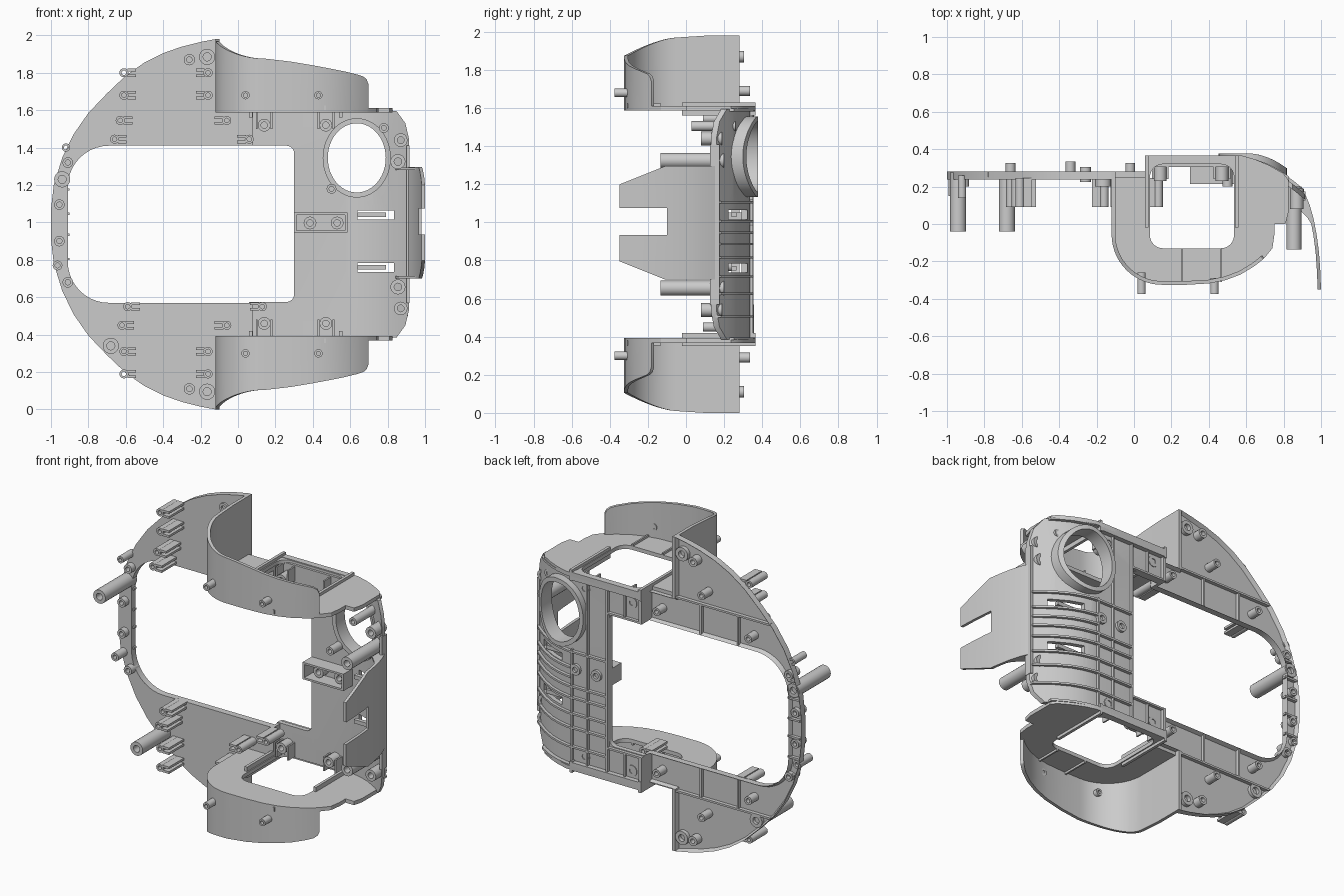
import bpy, bmesh
from math import sin, cos, pi, radians

if "Cube" in bpy.data.objects:
    bpy.data.objects.remove(bpy.data.objects["Cube"])

C = 0.99                                   # mirror height: upper and lower halves match
SIDES = (1, -1)


def mz(z, s):
    return C + s * (z - C)


def finish(bm, name):
    bmesh.ops.recalc_face_normals(bm, faces=bm.faces[:])
    me = bpy.data.meshes.new(name)
    bm.to_mesh(me)
    bm.free()
    ob = bpy.data.objects.new(name, me)
    bpy.context.collection.objects.link(ob)
    return ob


def add_prism(bm, pts, axis, a, b):
    put = {'x': lambda p, t: (t, p[0], p[1]), 'y': lambda p, t: (p[0], t, p[1]),
           'z': lambda p, t: (p[0], p[1], t)}[axis]
    lo = [bm.verts.new(put(p, a)) for p in pts]
    hi = [bm.verts.new(put(p, b)) for p in pts]
    n = len(pts)
    bm.faces.new(lo)
    top = bm.faces.new(hi[::-1])
    for i in range(n):
        bm.faces.new((lo[i], hi[i], hi[(i + 1) % n], lo[(i + 1) % n]))
    return top


def prism(name, pts, axis, a, b):
    bm = bmesh.new()
    add_prism(bm, pts, axis, a, b)
    return finish(bm, name)


def box(bm, x0, x1, y0, y1, z0, z1):
    add_prism(bm, [(x0, y0), (x1, y0), (x1, y1), (x0, y1)], 'z', min(z0, z1), max(z0, z1))


def tube(bm, x, z, r, y0, y1, hole=0.5, n=20):
    rings = []
    for rr, y in ((r, y0), (r, y1), (r * hole, y1), (r * hole, y0)):
        rings.append([bm.verts.new((x + rr * cos(2 * pi * i / n), y, z + rr * sin(2 * pi * i / n)))
                      for i in range(n)])
    for k in range(4):
        p, q = rings[k], rings[(k + 1) % 4]
        for i in range(n):
            j = (i + 1) % n
            bm.faces.new((p[i], p[j], q[j], q[i]))


def round_rect(x0, x1, y0, y1, r):
    out = []
    for cx, cy, a in ((x1 - r, y1 - r, 0), (x0 + r, y1 - r, 90), (x0 + r, y0 + r, 180), (x1 - r, y0 + r, 270)):
        out += [(cx + r * cos(radians(a + 15 * i)), cy + r * sin(radians(a + 15 * i))) for i in range(7)]
    return out


def boolean(ob, cutter, op='DIFFERENCE'):
    cutter.hide_render = True
    md = ob.modifiers.new('cut', 'BOOLEAN')
    md.object, md.operation, md.solver = cutter, op, 'EXACT'
    dg = bpy.context.evaluated_depsgraph_get()
    dg.update()
    me = bpy.data.meshes.new_from_object(ob.evaluated_get(dg))
    ob.modifiers.clear()
    ob.data = me
    bpy.data.objects.remove(cutter)


# C-shaped left plate with a raised rim on the back
outer = [(-.12, 1.98), (-.2, 1.965), (-.3, 1.94), (-.4, 1.905), (-.5, 1.855), (-.6, 1.785), (-.7, 1.69),
         (-.8, 1.585), (-.88, 1.47), (-.94, 1.345), (-.985, 1.2), (-1, 1.07)]
inner = [(.07, 1.41)] + [(-.69 - .22 * sin(t * pi / 20), 1.19 + .22 * cos(t * pi / 20)) for t in range(11)]
flip = lambda pts: [(x, mz(z, -1)) for x, z in pts]
outline = outer + flip(outer)[::-1] + [(-.12, .39), (.07, .39)] + flip(inner) + inner[::-1] + [(.07, 1.59), (-.12, 1.59)]
bm = bmesh.new()
back = add_prism(bm, outline, 'y', .238, .28)
bmesh.ops.recalc_face_normals(bm, faces=bm.faces[:])
bmesh.ops.inset_region(bm, faces=[back], thickness=.013)
bmesh.ops.translate(bm, verts=back.verts[:], vec=(0, -.025, 0))
finish(bm, 'left_plate')

# ribs on the back of the left plate
bm = bmesh.new()
for s in SIDES:
    box(bm, -.78, -.12, .25, .278, mz(1.595, s), mz(1.607, s))
    box(bm, -.56, -.548, .25, .275, mz(1.41, s), mz(1.60, s))
    box(bm, -.30, -.288, .25, .275, mz(1.41, s), mz(1.60, s))
    for z in (1.28, 1.17, 1.04):
        box(bm, -.985 if z < 1.2 else -.95, -.90, .25, .275, mz(z, s), mz(z + .012, s))
finish(bm, 'left_plate_ribs')

# curved right shell: depth follows x
SH = [(.06, .335), (.58, .335), (.65, .32), (.72, .295), (.8, .25), (.86, .205), (.915, .16)]


def ys(x):
    for (a, p), (b, q) in zip(SH, SH[1:]):
        if x <= b:
            return p + (q - p) * (x - a) / (b - a)
    return SH[-1][1]


def profile(x0, x1, up, down):
    xs = [x0] + [x for x, _ in SH if x0 < x < x1] + [x1]
    return [(x, ys(x) + up) for x in xs] + [(x, ys(x) - down) for x in xs[::-1]]


shell = prism('right_shell', profile(.06, .915, 0, .03), 'z', .385, 1.595)
boolean(shell, prism('cut', round_rect(-.5, .30, .575, 1.41, .04), 'y', 0, .6))
EX, EZ = .635, 1.345
boolean(shell, prism('cut', [(EX + .165 * cos(i * pi / 24), EZ + .195 * sin(i * pi / 24)) for i in range(48)], 'y', 0, .6))
for z in (1.04, .76):
    boolean(shell, prism('cut', [(.64, z - .024), (.835, z - .024), (.835, z + .024), (.64, z + .024)], 'y', 0, .6))
for s in SIDES:
    boolean(shell, prism('cut', [(.83, mz(1.62, s)), (1, mz(1.62, s)), (1, mz(1.4, s)), (.925, mz(1.4, s)),
                                 (.895, mz(1.53, s))], 'y', 0, .6))

# oval ring, trimmed to the curved back
bm = bmesh.new()
rings = [[], [], [], []]
for i in range(48):
    c, d = cos(i * pi / 24), sin(i * pi / 24)
    for k, (a, b, yy) in enumerate(((.182, .212, 0), (.182, .212, 1), (.155, .185, 1), (.155, .185, 0))):
        x = EX + a * c
        y = .378 - 1.7 * max(0, x - .6) ** 2 if yy else ys(x) - .045
        rings[k].append(bm.verts.new((x, y, EZ + b * d)))
for k in range(4):
    for i in range(48):
        j = (i + 1) % 48
        bm.faces.new((rings[k][i], rings[k][j], rings[(k + 1) % 4][j], rings[(k + 1) % 4][i]))
finish(bm, 'oval_ring')

# shell ribs and edge strips
bm = bmesh.new()
for z in (.50, .62, .71, .81, .88, .94, 1.0, 1.10):
    add_prism(bm, profile(.56 if .9 < z < 1.05 else .31, .91, .02, .01), 'z', z, z + .012)
for s in SIDES:
    add_prism(bm, profile(.06, .83, .025, .03), 'z', mz(1.583, s), mz(1.597, s))
    box(bm, .06, .30, .31, .355, mz(1.41, s), mz(1.422, s))
    box(bm, .06, .08, .24, .357, mz(1.41, s), mz(1.60, s))
    box(bm, .18, .19, .32, .35, mz(1.41, s), mz(1.59, s))
box(bm, .30, .312, .305, .355, .4, 1.58)
box(bm, .44, .45, .32, .353, .4, 1.58)
box(bm, .55, .56, .32, .353, .4, 1.12)
box(bm, .90, .918, .125, .175, .57, 1.41)
for z in (1.04, .76):                       # spring tongues in the slots
    box(bm, .64, .79, ys(.8) - .01, ys(.8) + .015, z - .012, z + .012)
finish(bm, 'shell_ribs')

# shelves with a rounded window, and curved grip walls
arc = [(.15 - .27 * cos(t * pi / 28), -.055 - .27 * sin(t * pi / 28), 1.97 - .095 * sin(t * pi / 28) ** 1.5)
       for t in range(15)]
path = [(-.12, .28, 1.98), (-.12, .1, 1.98)] + arc + [(.28, -.325, 1.86), (.4, -.318, 1.84), (.49, -.3, 1.823),
        (.57, -.27, 1.807), (.64, -.228, 1.79), (.67, -.205, 1.78), (.688, -.19, 1.765), (.697, -.182, 1.74)]
edge = [(-.12, .25)] + [p[:2] for p in path[1:]] + [(.74, -.13), (.75, -.06), (.75, 0), (.81, 0), (.825, .06), (.825, .235),
        (.8, .27), (.72, .315), (.65, .345), (.58, .365), (.06, .365), (.06, .25)]
for s, tag in ((1, 'upper'), (-1, 'lower')):
    shelf = prism(tag + '_shelf', edge, 'z', mz(1.588, s), mz(1.612, s))
    boolean(shelf, prism('cut', round_rect(.085, .535, -.13, .32, .07), 'z', -1, 3))
    bm = bmesh.new()
    rows = []
    for i, (x, y, zt) in enumerate(path):
        a, b = path[max(i - 1, 0)], path[min(i + 1, len(path) - 1)]
        tx, ty = b[0] - a[0], b[1] - a[1]
        L = (tx * tx + ty * ty) ** .5
        ix, iy = x - ty / L * .02, y + tx / L * .02
        rows.append([bm.verts.new((px, py, mz(pz, s))) for px, py, pz in
                     ((x, y, 1.59), (x, y, zt), (ix, iy, zt), (ix, iy, 1.59))])
    for p, q in zip(rows, rows[1:]):
        for k in range(4):
            bm.faces.new((p[k], p[(k + 1) % 4], q[(k + 1) % 4], q[k]))
    bm.faces.new(rows[0])
    bm.faces.new(rows[-1][::-1])
    finish(bm, tag + '_grip_wall')
    # bars and ribs around the window
    bm = bmesh.new()
    for x in (.06, .54):
        box(bm, x, x + .018, -.02, .365, mz(1.56, s), mz(1.63, s))
    box(bm, .07, .55, .325, .365, mz(1.565, s), mz(1.615, s))
    for x in (.25, .46):
        box(bm, x, x + .01, -.31, -.13, mz(1.60, s), mz(1.625, s))
    for x in (.14, .47):
        for d in (-.045, .035):
            box(bm, x + d, x + d + .01, .24, .32, mz(1.5, s), mz(1.59, s))
    finish(bm, tag + '_window_bars')

# side flap with a notch
fx = [(.16, .915), (.1, .94), (.03, .96), (-.06, .977), (-.15, .989), (-.25, .996), (-.35, 1.0)]
flap = prism('side_flap', [(x, y) for y, x in fx] + [(x - .018, y) for y, x in fx[::-1]], 'z', .65, 1.35)
boolean(flap, prism('cut', [(.3, .70), (-.11, .70), (-.36, .80), (-.36, .935), (-.1, .935), (-.1, 1.075),
                            (-.36, 1.075), (-.36, 1.195), (-.11, 1.295), (.3, 1.295)], 'x', .7, 1.2), 'INTERSECT')
bm = bmesh.new()
for z in (.70, 1.28):
    add_prism(bm, [(.84, .2), (.91, .155), (.955, .03), (.965, -.03), (.93, .03), (.86, .1)], 'z', z, z + .014)
finish(bm, 'flap_gussets')

# open box on the front of the shell, with two screw bosses
bm = bmesh.new()
for z in (.945, 1.04):
    box(bm, .30, .585, .215, .32, z, z + .012)
for x in (.30, .573):
    box(bm, x, x + .012, .215, .32, .945, 1.052)
for x in (.385, .53):
    tube(bm, x, .997, .034, .25, .352)
finish(bm, 'boss_box')

# fork clips on the front of the plate: loop plus two prongs
bm = bmesh.new()
for d, spots in ((1, [(-.61, 1.8), (-.61, 1.68), (-.63, 1.545), (-.66, 1.445), (-.59, .55), (-.62, .45), (-.61, .31), (-.61, .19)]),
                 (-1, [(-.16, 1.8), (-.16, 1.68), (-.06, 1.545), (.06, 1.445), (.13, .55), (-.06, .45), (-.16, .31), (-.16, .19)])):
    for x, z in spots:
        tube(bm, x, z, .024, .09, .245)
        for k in (-.022, .008):
            xs = sorted((x + d * .018, x + d * .065))
            box(bm, xs[0], xs[1], .09, .245, z + k, z + k + .014)
finish(bm, 'fork_clips')

# screw posts and pegs: x, z, radius, front y, back y
bm = bmesh.new()
posts = [(-.94, 1.23, .043, -.04, .275), (-.68, .34, .043, -.04, .275), (-.92, 1.4, .022, .14, .26),
         (-.91, 1.32, .028, .2, .28), (-.955, 1.095, .028, .2, .28), (-.955, .9, .028, .2, .28),
         (-.965, .77, .026, .15, .275), (-.91, .68, .028, .2, .28), (.78, 1.505, .026, .03, .26), (.5, 1.18, .026, .2, .33)]
for s in SIDES:
    posts += [(x, mz(z, s), r, a, b) for x, z, r, a, b in (
        (-.26, 1.87, .03, .225, .305), (-.165, 1.885, .043, .2, .28),
        (-.34, 1.69, .026, .25, .335), (-.66, 1.5, .026, .25, .325), (-.02, 1.5, .026, .25, .325),
        (.04, 1.68, .022, -.375, -.26), (.43, 1.68, .022, -.375, -.29),
        (.14, 1.52, .034, .23, .34), (.47, 1.52, .034, .23, .34),
        (.87, 1.44, .036, .08, .19), (.855, 1.325, .04, -.135, .2))]
for p in posts:
    tube(bm, *p)
finish(bm, 'screw_posts')

# smooth the curved faces, keep the edges crisp
for ob in bpy.context.scene.objects:
    ob.select_set(True)
    bpy.context.view_layer.objects.active = ob
bpy.ops.object.shade_smooth_by_angle(angle=radians(30))
